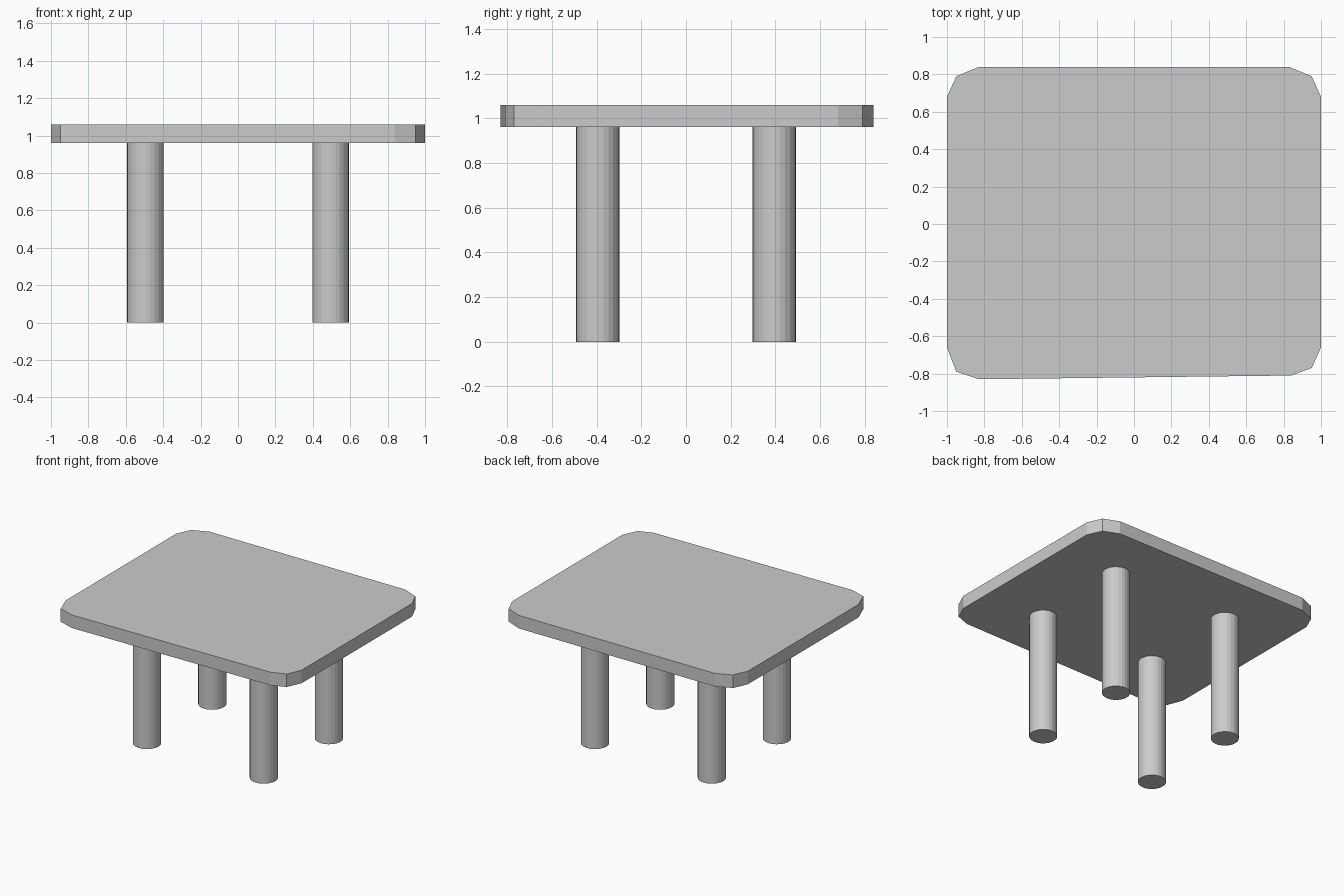
import bpy
import bmesh

cube = bpy.data.objects.get("Cube")
if cube:
    bpy.data.objects.remove(cube, do_unlink=True)

# Single plain grey material
grey = bpy.data.materials.new("plain_grey")
grey.use_nodes = True
colour = (0.6, 0.6, 0.6, 1)
grey.diffuse_color = colour
grey.node_tree.nodes["Principled BSDF"].inputs["Base Color"].default_value = colour

LEG_HEIGHT = 0.96
TOP_HEIGHT = 1.06


def add_object(name, bm):
    bmesh.ops.recalc_face_normals(bm, faces=bm.faces)
    mesh = bpy.data.meshes.new(name)
    bm.to_mesh(mesh)
    bm.free()
    mesh.materials.append(grey)
    obj = bpy.data.objects.new(name, mesh)
    bpy.context.scene.collection.objects.link(obj)
    return obj


def extruded_prism(name, outline, bottom, top):
    bm = bmesh.new()
    face = bm.faces.new([bm.verts.new((x, y, bottom)) for x, y in outline])
    result = bmesh.ops.extrude_face_region(bm, geom=[face], use_keep_orig=True)
    raised = [v for v in result["geom"] if isinstance(v, bmesh.types.BMVert)]
    bmesh.ops.translate(bm, verts=raised, vec=(0, 0, top - bottom))
    return add_object(name, bm)


def cylinder_leg(name, x, y):
    bm = bmesh.new()
    bmesh.ops.create_cone(bm, cap_ends=True, segments=24,
                          radius1=0.098, radius2=0.098, depth=LEG_HEIGHT)
    obj = add_object(name, bm)
    obj.location = (x, y, LEG_HEIGHT / 2)
    return obj


# Table top with faceted corners and a slightly slanted front edge
outline = [
    (-0.83, 0.84), (-0.95, 0.79), (-1, 0.68),
    (-1, -0.66), (-0.95, -0.79), (-0.83, -0.83),
    (0.84, -0.81), (0.95, -0.77), (1, -0.66),
    (1, 0.68), (0.95, 0.79), (0.83, 0.84),
]
extruded_prism("table_top", outline, LEG_HEIGHT, TOP_HEIGHT)

# Four round legs
for side, x in (("left", 0.495), ("right", -0.495)):
    for end, y in (("front", -0.395), ("back", 0.395)):
        cylinder_leg(f"{end}_{side}_leg", x, y)
